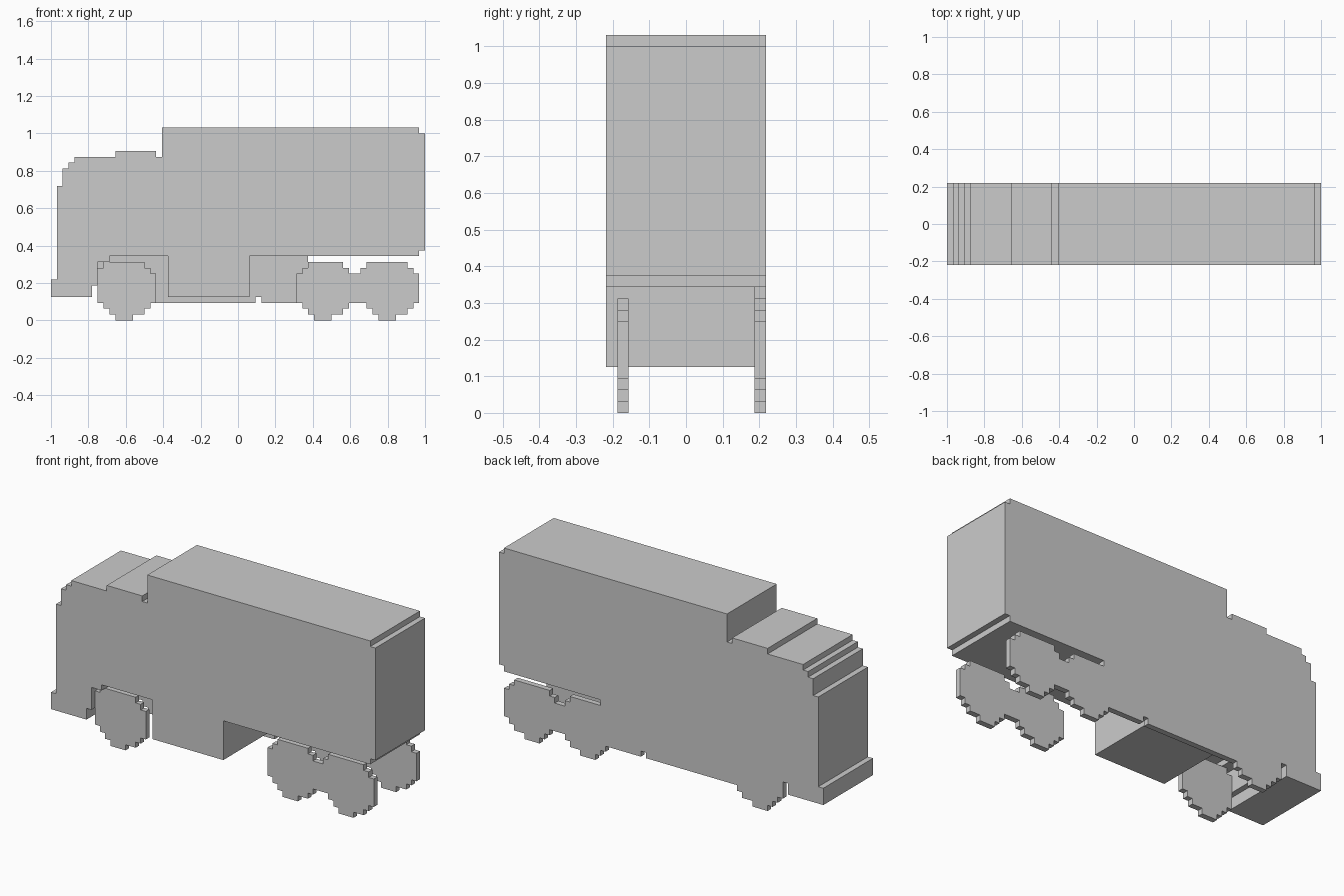
import bpy
import bmesh

UNIT = 1 / 32  # size of one block

cube = bpy.data.objects.get("Cube")
if cube:
    bpy.data.objects.remove(cube, do_unlink=True)


def prism(name, outline, y0, y1):
    """Extrude an x-z outline, given in blocks, from y0 to y1."""
    bm = bmesh.new()
    face = bm.faces.new([bm.verts.new((x * UNIT, y0 * UNIT, z * UNIT)) for x, z in outline])
    ext = bmesh.ops.extrude_face_region(bm, geom=[face])
    moved = [v for v in ext["geom"] if isinstance(v, bmesh.types.BMVert)]
    bmesh.ops.translate(bm, verts=moved, vec=(0, (y1 - y0) * UNIT, 0))
    bmesh.ops.recalc_face_normals(bm, faces=bm.faces)
    mesh = bpy.data.meshes.new(name)
    bm.to_mesh(mesh)
    bm.free()
    obj = bpy.data.objects.new(name, mesh)
    bpy.context.collection.objects.link(obj)
    return obj


def stairs(start, *moves):
    """Stepped path: alternating x and z moves from a start point."""
    x, z = start
    path = [start]
    for i, step in enumerate(moves):
        x, z = (x + step, z) if i % 2 == 0 else (x, z + step)
        path.append((x, z))
    return path


def tread(x):
    """Lower stepped edge of a wheel, from left to right."""
    return stairs((x, 3), 1, -1, 1, -1, 1, -1, 3, 1, 2, 1, 1, 1, 1)


def crown_left(x):
    return stairs((x, 8), 0, 1, 1, 1)[1:] if x != 10 else stairs((x, 8), 1, 1, 1, 1)


def crown_right(x):
    """Upper right steps of a wheel, going down."""
    return stairs((x + 8, 10), 0, -1, 1, -1)[1:] + [(x + 10, 8)]


FRONT, REAR_A, REAR_B = -24, 10, 21

# Tops of the paired rear wheels, left to right
rear_top = [(18, 10), (18, 9), (19, 9), (19, 8), (21, 8), (21, 9), (22, 9), (22, 10),
            (29, 10), (29, 9), (30, 9), (30, 8), (31, 8)]
rear_bottom = tread(REAR_A) + tread(REAR_B)

# Cab and cargo box outline, from the bumper over the roof to the tail
roofline = [(-32, 4), (-32, 7), (-31, 7), (-31, 23), (-30, 23), (-30, 26), (-29, 26),
            (-29, 27), (-28, 27), (-28, 28), (-21, 28), (-21, 29), (-14, 29), (-14, 28),
            (-13, 28), (-13, 33), (31, 33), (31, 32), (32, 32), (32, 12), (31, 12), (31, 11)]

# Full silhouette, with the far-side wheels flush in the body side
skirt = [(3, 3), (3, 4), (4, 4), (4, 3)]
lower_edge = tread(FRONT) + skirt + rear_bottom
silhouette = (roofline + [(12, 11), (12, 10)] + rear_top + lower_edge[::-1]
              + [(-24, 6), (-25, 6), (-25, 4)])
body = prism("truck_body", silhouette, -7, 7)

# Wheel arches and chassis clearance, leaving the far side panel whole
underside = [(-25, -2), (-25, 6), (-24, 6), (-24, 10), (-22, 10), (-22, 11), (-12, 11),
             (-12, 4), (2, 4), (2, 11), (34, 11), (34, -2)]
cutter = prism("underside_cutter", underside, -9, 6)
cutter.hide_render = True
cut = body.modifiers.new("underside_cut", "BOOLEAN")
cut.operation = "DIFFERENCE"
cut.solver = "EXACT"
cut.object = cutter

# Bake the cut and discard the cutter
bpy.context.view_layer.update()
evaluated = body.evaluated_get(bpy.context.evaluated_depsgraph_get())
baked = bpy.data.meshes.new_from_object(evaluated)
body.modifiers.clear()
body.data = baked
bpy.data.objects.remove(cutter, do_unlink=True)

# Near-side wheels, set in from the body side
front_wheel = ([(-24, 9), (-23, 9), (-23, 10), (-16, 10), (-16, 9), (-15, 9), (-15, 8), (-14, 8)]
               + tread(FRONT)[::-1])
prism("front_wheel", front_wheel, -6, -5)
rear_wheels = [(10, 8), (11, 8), (11, 9), (12, 9), (12, 10)] + rear_top + rear_bottom[::-1]
prism("rear_wheels", rear_wheels, -6, -5)
